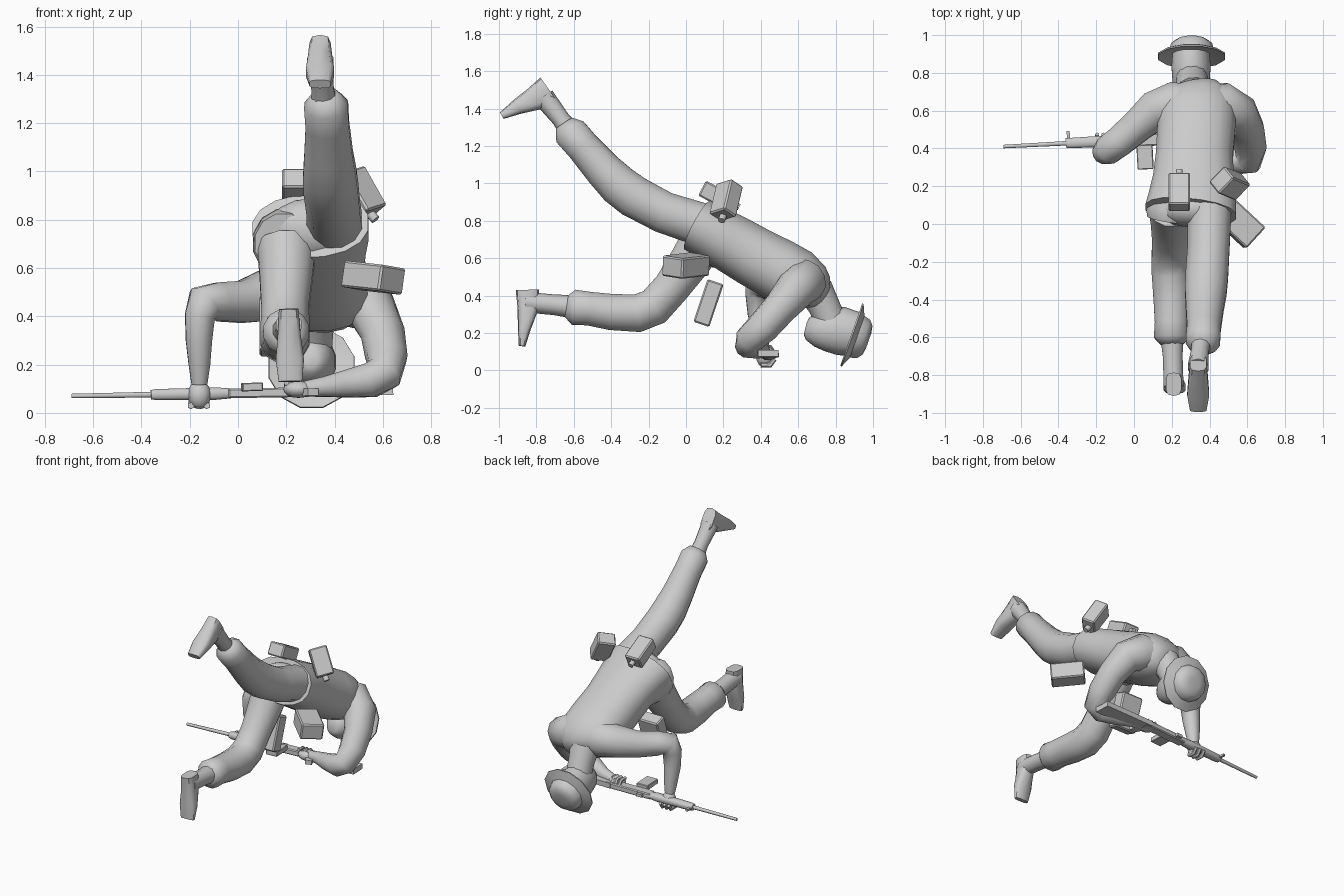
import bpy, bmesh, math
from mathutils import Vector, Matrix

if "Cube" in bpy.data.objects:
    bpy.data.objects.remove(bpy.data.objects["Cube"])

V = Vector
grey = bpy.data.materials.new("plain_grey")
grey.diffuse_color = (0.6, 0.6, 0.6, 1)
grey.use_nodes = True
grey.node_tree.nodes["Principled BSDF"].inputs["Base Color"].default_value = grey.diffuse_color


def finish(name, bm, angle=40):
    bmesh.ops.recalc_face_normals(bm, faces=bm.faces[:])
    me = bpy.data.meshes.new(name)
    bm.to_mesh(me)
    bm.free()
    me.materials.append(grey)
    me.polygons.foreach_set("use_smooth", [True] * len(me.polygons))
    me.set_sharp_from_angle(angle=math.radians(angle))
    ob = bpy.data.objects.new(name, me)
    bpy.context.collection.objects.link(ob)
    return ob


def loft(name, rings, n=12, side=(1, 0, 0), square=1.0, tangent=None, angle=50):
    """rings: (x, y, z, half width[, half depth]); square < 1 gives boxier sections"""
    bm = bmesh.new()
    pts = [V(r[:3]) for r in rings]
    s, loops = V(side), []
    for i, r in enumerate(rings):
        a, b = pts[max(i - 1, 0)], pts[min(i + 1, len(pts) - 1)]
        if 0 < i < len(pts) - 1:
            t = (pts[i] - a).normalized() + (b - pts[i]).normalized()
        else:
            t = b - a
        t = V(tangent) if tangent else t
        t = t.normalized()
        s = (s - t * s.dot(t)).normalized()
        u = t.cross(s)
        rx, ry = r[3], r[4] if len(r) > 4 else r[3]
        loop = []
        for k in range(n):
            q = 2 * math.pi * (k + 0.5) / n
            c, d = math.cos(q), math.sin(q)
            c = math.copysign(abs(c) ** square, c)
            d = math.copysign(abs(d) ** square, d)
            loop.append(bm.verts.new(pts[i] + s * c * rx + u * d * ry))
        loops.append(loop)
    for p, q in zip(loops, loops[1:]):
        for k in range(n):
            bm.faces.new((p[k], p[(k + 1) % n], q[(k + 1) % n], q[k]))
    bm.faces.new(loops[0])
    bm.faces.new(loops[-1])
    return finish(name, bm, angle)


def frame(x, y):
    """rotation matrix from two approximate axes"""
    x = V(x).normalized()
    y = V(y)
    y = (y - x * y.dot(x)).normalized()
    return Matrix((x, y, x.cross(y))).transposed()


def box(name, centre, size, rot, bevel=0.008):
    bm = bmesh.new()
    bmesh.ops.create_cube(bm, size=1)
    for v in bm.verts:
        v.co = V((v.co.x * size[0], v.co.y * size[1], v.co.z * size[2]))
    if bevel:
        bmesh.ops.bevel(bm, geom=bm.edges[:], offset=bevel, segments=1, affect='EDGES')
    bm.transform(Matrix.Translation(centre) @ rot.to_4x4())
    return finish(name, bm, 30)


def ball(name, centre, size, rot):
    bm = bmesh.new()
    bmesh.ops.create_uvsphere(bm, u_segments=12, v_segments=8, radius=1)
    for v in bm.verts:
        v.co = V((v.co.x * size[0], v.co.y * size[1], v.co.z * size[2]))
    bm.transform(Matrix.Translation(centre) @ rot.to_4x4())
    return finish(name, bm, 60)


def slab(name, outline, thick, origin, rot):
    """flat outline in the local xy plane, extruded along local z"""
    bm = bmesh.new()
    lo = [bm.verts.new((x, y, -thick / 2)) for x, y in outline]
    hi = [bm.verts.new((x, y, thick / 2)) for x, y in outline]
    bm.faces.new(lo)
    bm.faces.new(hi)
    for k in range(len(lo)):
        j = (k + 1) % len(lo)
        bm.faces.new((lo[k], lo[j], hi[j], hi[k]))
    bm.transform(Matrix.Translation(origin) @ rot.to_4x4())
    return finish(name, bm, 30)


# jacket body, leaning forward and down, with a skirt over the left hip
loft("jacket", [(.30, .065, .775, .245, .15), (.31, .14, .735, .235, .155),
                (.315, .24, .68, .217, .16), (.32, .36, .61, .207, .165),
                (.33, .50, .535, .21, .17), (.33, .60, .485, .215, .165),
                (.33, .68, .445, .18, .13), (.325, .72, .42, .13, .095),
                (.32, .74, .41, .07, .06)], n=16, square=.88, angle=60)
loft("jacket_skirt", [(.19, .025, .70, .125, .13), (.195, .06, .705, .14, .145),
                      (.23, .20, .67, .12, .13)], angle=60)
ball("pelvis", (.31, .08, .76), (.19, .1, .13), Matrix.Identity(3))

# trouser legs
loft("raised_leg", [(.40, .08, .78, .12), (.395, -.12, .845, .115), (.385, -.28, .93, .117),
                    (.38, -.36, .99, .114), (.375, -.44, 1.07, .104),
                    (.37, -.55, 1.195, .093), (.365, -.62, 1.275, .094), (.36, -.65, 1.32, .055)],
     angle=70)
loft("bent_leg", [(.20, .09, .69, .125), (.20, .02, .58, .115), (.195, -.08, .44, .102),
                  (.195, -.17, .34, .105), (.195, -.26, .305, .105), (.20, -.40, .312, .1),
                  (.20, -.52, .33, .093), (.20, -.60, .337, .098), (.20, -.64, .342, .06)],
     angle=70)

# boots: ankle tube plus flat-soled foot
loft("raised_ankle", [(.36, -.60, 1.25, .06), (.35, -.67, 1.345, .048), (.34, -.76, 1.46, .058)], n=10)
loft("raised_foot", [(.34, -.735, 1.505, .045, .075), (.34, -.81, 1.452, .052, .065),
                     (.34, -.90, 1.41, .06, .042), (.34, -.985, 1.362, .045, .02)], n=10, square=.6)
loft("bent_ankle", [(.20, -.58, .338, .065), (.205, -.70, .35, .055), (.21, -.86, .365, .055)], n=10)
loft("bent_foot", [(.21, -.848, .43, .042, .062), (.212, -.845, .33, .048, .056),
                   (.215, -.865, .22, .06, .034), (.217, -.877, .13, .05, .018)], n=10, square=.6)

# sleeves, sunk deep into the shoulders, and hands
loft("left_arm", [(.32, .63, .48, .11), (.21, .635, .49, .122), (.11, .60, .485, .108),
                  (.02, .52, .46, .09),
                  (-.08, .435, .46, .083), (-.14, .39, .455, .08), (-.158, .38, .40, .064),
                  (-.162, .385, .30, .056), (-.16, .40, .20, .046), (-.16, .41, .12, .034)],
     side=(0, 1, 0), angle=80)
loft("right_arm", [(.36, .63, .48, .11), (.47, .63, .475, .122), (.555, .585, .43, .108),
                   (.60, .50, .33, .092),
                   (.615, .41, .23, .088), (.605, .34, .165, .08), (.55, .335, .135, .074),
                   (.45, .37, .12, .058), (.36, .405, .108, .043), (.28, .42, .10, .033)], angle=80)
ball("left_hand", (-.16, .42, .075), (.048, .045, .06), Matrix.Identity(3))
ball("right_hand", (.25, .42, .098), (.062, .05, .036), Matrix.Identity(3))
for i in range(3):
    x = -.195 + i * .033
    loft("left_finger", [(x, .40, .03, .014), (x, .45, .028, .014), (x, .475, .06, .011)], n=6)
    x = .20 + i * .03
    loft("right_finger", [(x, .40, .125, .012), (x, .45, .125, .012), (x, .475, .09, .01)], n=6)

# neck, head and brimmed hat
up = V((0, .94, -.33)).normalized()
loft("neck", [(.315, .69, .43, .10), (.31, .735, .35, .088), (.305, .78, .25, .085)])
loft("head", [(.302, .638, .225, .03, .035), (.302, .65, .222, .055, .06),
              (.302, .69, .22, .083, .093), (.302, .75, .218, .1, .116),
              (.302, .83, .21, .106, .13), (.302, .90, .195, .1, .12)], n=14, angle=60)
hat = V((.305, .885, .19))
loft("hat", [(*(hat + up * h), r) for h, r in
             ((.022, .10), (-.002, .182), (.006, .184), (.032, .122), (.068, .112),
              (.09, .085), (.097, .045))], tangent=up, angle=35)

# pouches and packs on the belt
spine, X = V((0, .88, -.47)), V((1, 0, 0))
box("back_pouch", (.24, .17, .93), (.115, .19, .09), frame(X, spine))
loft("back_pouch_knob", [(.24, .25, .89, .018), (.24, .285, .873, .018)], n=8)
box("side_pouch", (.507, .215, .91), (.19, .12, .095), frame((.48, -.2, -.85), (.68, .7, .22)))
loft("side_pouch_knob", [(.545, .20, .83, .02), (.57, .19, .80, .02)], n=8)
box("hip_pack", (.56, 0, .56), (.22, .15, .11), frame((.73, -.68, -.08), (.7, .7, -.12)))
box("front_pouch", (.17, .12, .36), (.16, .09, .24), frame(X, (0, .95, -.32)))

# rifle held flat: its top points along +y, its magazine along -y
tip, butt = V((-.69, .41, .07)), V((.64, .48, .092))
axis = (butt - tip).normalized()
gun = frame(axis, (0, 1, 0))


def at(d, y=0.0, z=0.0):
    return tip + gun @ V((d, y, z))


def rod(name, d0, d1, r0, r1, y=0.0, n=8):
    loft(name, [(*at(d0, y), r0), (*at(d1, y), r1)], n=n, side=(0, 0, 1))


rod("barrel", 0, .36, .01, .013)
rod("gas_tube", .33, .68, .016, .018, .012)
loft("handguard", [(*at(d), r, r * 1.2) for d, r in ((.33, .02), (.35, .024), (.60, .027), (.66, .022))],
     n=8, side=(0, 0, 1), square=.7)
box("front_sight", at(.345, .03), (.016, .07, .014), gun, 0)
box("receiver", at(.82, -.005), (.34, .065, .04), gun, .006)
box("rear_sight", at(.72, .035), (.04, .025, .02), gun, 0)
box("magazine", at(.745, -.095, .025), (.085, .13, .035), gun, .004)
slab("stock", [(.95, .03), (1.33, .015), (1.33, -.095), (1.28, -.095), (1.05, -.045),
               (.95, -.04)], .036, tip, gun)
slab("grip", [(.93, -.02), (.99, -.02), (1.02, -.11), (.975, -.12)], .03, tip, gun)
